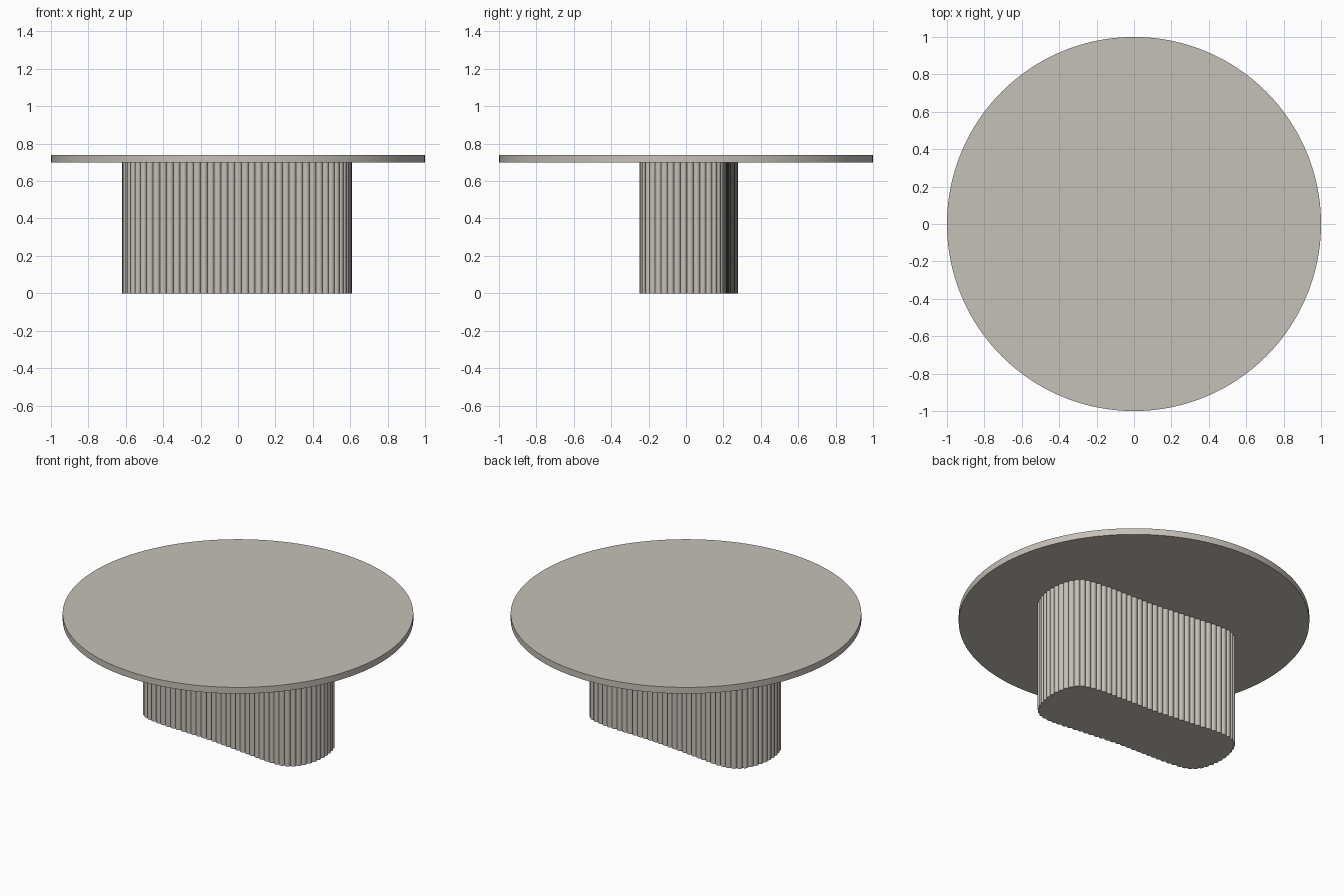
import bpy, math
from mathutils import Vector

if "Cube" in bpy.data.objects:
    bpy.data.objects.remove(bpy.data.objects["Cube"])

stone = bpy.data.materials.new("warm grey stone")
stone.diffuse_color = (0.56, 0.53, 0.48, 1)
stone.use_nodes = True
stone.node_tree.nodes["Principled BSDF"].inputs["Base Color"].default_value = stone.diffuse_color

TOP, UNDER = 0.74, 0.70


def prism(name, ring, z0, z1, angle):
    n = len(ring)
    verts = [(x, y, z0) for x, y in ring] + [(x, y, z1) for x, y in ring]
    faces = [(i, (i + 1) % n, n + (i + 1) % n, n + i) for i in range(n)]
    faces += [tuple(reversed(range(n))), tuple(range(n, 2 * n))]
    mesh = bpy.data.meshes.new(name)
    mesh.from_pydata(verts, [], faces)
    mesh.materials.append(stone)
    ob = bpy.data.objects.new(name, mesh)
    bpy.context.collection.objects.link(ob)
    bpy.context.view_layer.objects.active = ob
    ob.select_set(True)
    bpy.ops.object.shade_smooth_by_angle(angle=math.radians(angle))
    ob.select_set(False)
    return ob


def closed_spline(pts, steps=40):
    # Centripetal-style smooth loop through the control points
    out, n = [], len(pts)
    for i in range(n):
        p0, p1, p2, p3 = (pts[(i + k) % n] for k in (-1, 0, 1, 2))
        d0, d1, d2 = ((b - a).length ** 0.5 for a, b in ((p0, p1), (p1, p2), (p2, p3)))
        t1 = d0; t2 = t1 + d1; t3 = t2 + d2
        for s in range(steps):
            t = t1 + (t2 - t1) * s / steps
            a1 = p0.lerp(p1, t / t1)
            a2 = p1.lerp(p2, (t - t1) / d1)
            a3 = p2.lerp(p3, (t - t2) / d2)
            b1 = a1.lerp(a2, t / t2)
            b2 = a2.lerp(a3, (t - t1) / (t3 - t1))
            out.append(b1.lerp(b2, (t - t1) / d1))
    return out


def resample(loop, count):
    lens = [(loop[(i + 1) % len(loop)] - p).length for i, p in enumerate(loop)]
    total, out, i, acc = sum(lens), [], 0, 0.0
    for k in range(count):
        d = total * k / count
        while acc + lens[i] < d:
            acc += lens[i]
            i += 1
        out.append(loop[i].lerp(loop[(i + 1) % len(loop)], (d - acc) / lens[i]))
    return out


# Round table top
prism("table_top", [(math.cos(math.tau * i / 160), math.sin(math.tau * i / 160))
                    for i in range(160)], UNDER, TOP, 30)

# Fluted pedestal: skewed rounded oblong, the same when turned half way round
half = [(-0.05, -0.214), (0.2, -0.241), (0.42, -0.264), (0.50, -0.253), (0.555, -0.215),
        (0.598, -0.13), (0.614, -0.01), (0.590, 0.105), (0.545, 0.164), (0.45, 0.192)]
ctrl = [Vector(p) for p in half] + [-Vector(p) for p in half]
FLUTES, SEG, DEPTH = 84, 8, 0.012
path = resample(closed_spline(ctrl), FLUTES * SEG)
ring = []
for i, p in enumerate(path):
    t = (path[(i + 1) % len(path)] - path[i - 1]).normalized()
    inward = Vector((-t.y, t.x))
    u = 2 * (i % SEG) / SEG - 1
    q = p + inward * DEPTH * (1 - math.sqrt(max(0, 1 - 0.95 * u * u))) / (1 - math.sqrt(0.05))
    ring.append((q.x - 0.005, q.y + 0.015))
prism("fluted_pedestal", ring, 0, UNDER, 50)
